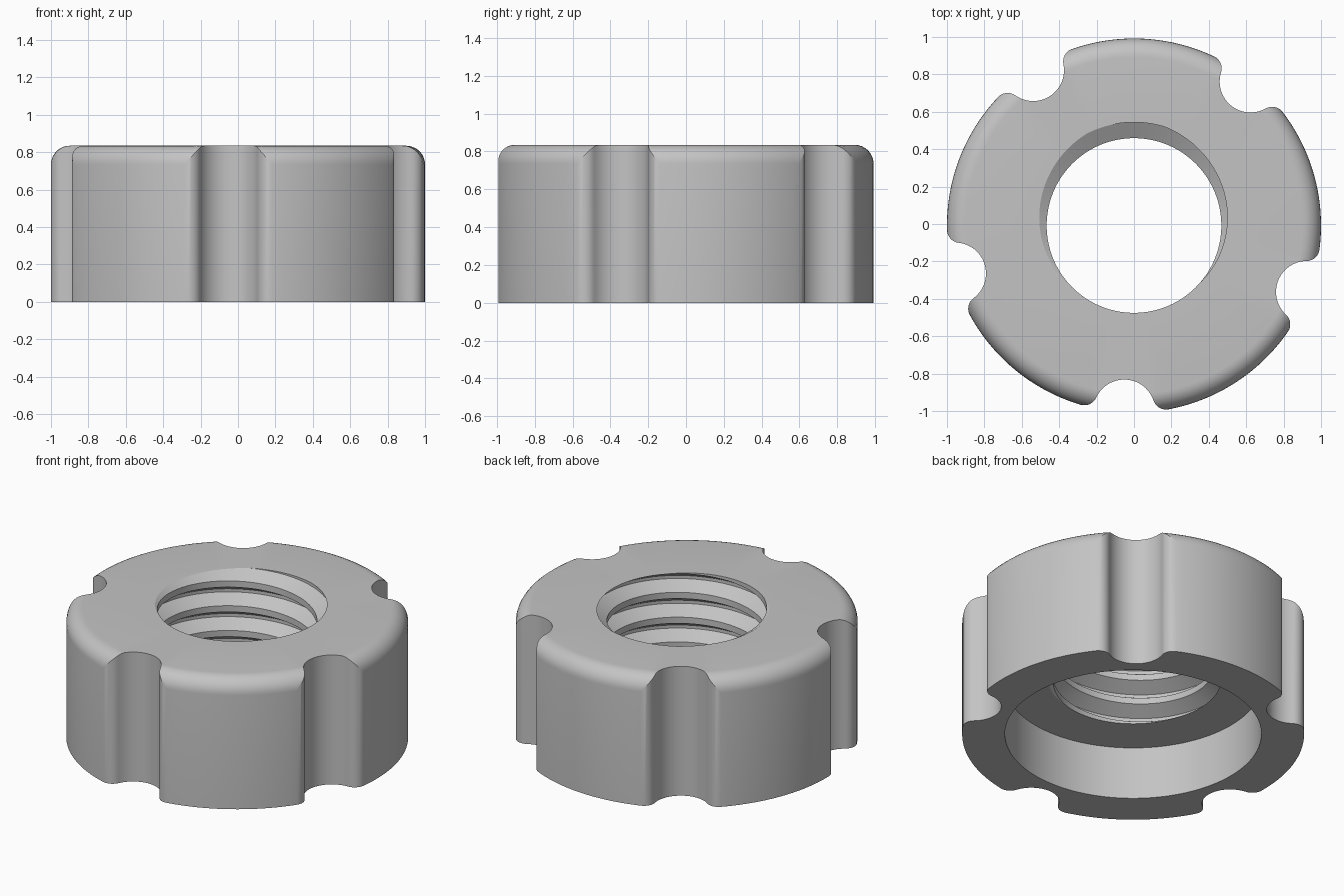
import bpy, bmesh, math
from math import pi, cos, sin, acos, atan2, hypot, radians

if "Cube" in bpy.data.objects:
    bpy.data.objects.remove(bpy.data.objects["Cube"])

H, R, ROUND = 0.835, 1.0, 0.1            # height, outer radius, top rounding
GRIPS, GRIP_R, GRIP_POS, LOBE_R = 5, 0.165, 0.99, 0.07
FIRST_GRIP = radians(-93)
BORE_R, BORE_H = 0.75, 0.34              # counterbore underneath
MINOR, MAJOR, PITCH = 0.467, 0.552, 0.16
ROOT_TURN = radians(95)                  # where the thread root meets the top
SHIFT_Y = -0.008


def grip_outline():
    """Half of one grip notch, from its middle to the lobe, as (angle, radius)."""
    reach, lobe = GRIP_R + LOBE_R, R - LOBE_R
    ang = acos((GRIP_POS**2 + lobe**2 - reach**2) / (2 * GRIP_POS * lobe))
    cx, cy = lobe * cos(ang), lobe * sin(ang)
    turn = atan2(cy, cx - GRIP_POS)
    pts = []
    for i in range(13):                  # concave notch
        a = pi + (turn - pi) * i / 12
        pts.append((GRIP_POS + GRIP_R * cos(a), GRIP_R * sin(a)))
    start = turn - pi
    for i in range(1, 9):                # rounded lobe corner
        a = start + (ang - start) * i / 8
        pts.append((cx + LOBE_R * cos(a), cy + LOBE_R * sin(a)))
    return [(atan2(y, x), hypot(x, y)) for x, y in pts]


def full_outline():
    half = grip_outline()
    end, step = half[-1][0], 2 * pi / GRIPS
    arc = [(end + (step - 2 * end) * i / 20, R) for i in range(1, 20)]
    one = half + arc + [(step - a, r) for a, r in reversed(half[1:])]
    pts = [(FIRST_GRIP + k * step + a, r) for k in range(GRIPS) for a, r in one]
    return pts + [(FIRST_GRIP + 2 * pi, half[0][1])]


# thread profile over one pitch, measured from the middle of the root
THREAD = [(-0.5, MINOR), (-0.375, MINOR), (-0.0625, MAJOR),
          (0.0625, MAJOR), (0.375, MINOR), (0.5, MINOR)]


def thread_radius(phase):
    p = (phase + 0.5) % 1 - 0.5
    for (a, ra), (b, rb) in zip(THREAD, THREAD[1:]):
        if p <= b:
            return ra + (rb - ra) * (p - a) / (b - a)
    return MINOR


def section(ang, r):
    """Closed section of the nut at one angle, as (radius, height)."""
    pts = [(r, 0)]
    a0 = acos(max(0, min(1, (r - R + ROUND) / ROUND)))
    for k in range(9):                   # rounded top edge
        a = a0 + (pi / 2 - a0) * k / 8
        pts.append((min(r, R - ROUND + ROUND * cos(a)), H - ROUND + ROUND * sin(a)))
    root = H + PITCH * (ang - ROOT_TURN) / (2 * pi)
    for turn in range(3, -7, -1):        # helical thread, cut at both ends
        for p, _ in reversed(THREAD[1:]):
            z = max(BORE_H, min(H, root + (turn + p) * PITCH))
            pts.append((thread_radius((z - root) / PITCH), z))
    return pts + [(BORE_R, BORE_H), (BORE_R, 0)]


# threaded nut body
bm = bmesh.new()
columns = []
for ang, r in full_outline():
    columns.append([bm.verts.new((rad * cos(ang), rad * sin(ang) + SHIFT_Y, z))
                    for rad, z in section(ang, r)])
for c, d in zip(columns, columns[1:]):
    n = len(c)
    for i in range(n):
        j = (i + 1) % n
        bm.faces.new((c[i], d[i], d[j], c[j]))
bmesh.ops.remove_doubles(bm, verts=bm.verts, dist=0.0002)
bmesh.ops.dissolve_degenerate(bm, edges=bm.edges, dist=0.0002)
bmesh.ops.recalc_face_normals(bm, faces=bm.faces)
mesh = bpy.data.meshes.new("knob_nut")
bm.to_mesh(mesh)
bm.free()
nut = bpy.data.objects.new("knob_nut", mesh)
bpy.context.collection.objects.link(nut)

# plain grey material
grey = bpy.data.materials.new("plain_grey")
grey.use_nodes = True
colour = (0.55, 0.55, 0.55, 1)
grey.diffuse_color = colour
grey.node_tree.nodes["Principled BSDF"].inputs["Base Color"].default_value = colour
mesh.materials.append(grey)

bpy.ops.object.select_all(action="DESELECT")
nut.select_set(True)
bpy.context.view_layer.objects.active = nut
bpy.ops.object.shade_smooth_by_angle(angle=radians(25))
